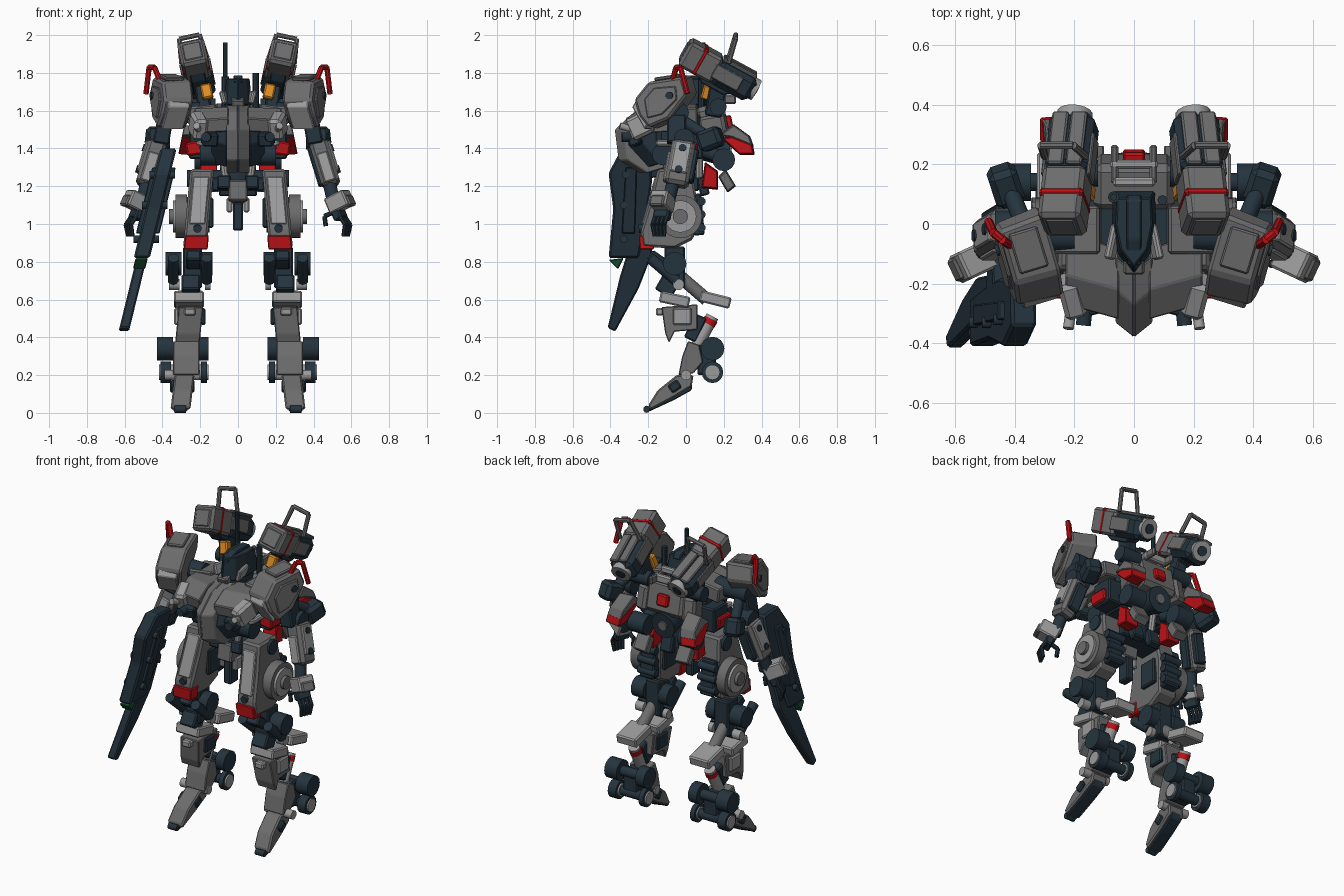
import bpy, bmesh
from math import radians
from mathutils import Matrix, Vector

def colour(name, rgb):
    m = bpy.data.materials.new(name)
    m.diffuse_color = (*rgb, 1)
    return m

GREY, LIGHT = colour("mid_grey", (.15, .15, .15)), colour("light_grey", (.33, .33, .33))
DARK, RED = colour("dark_slate", (.018, .034, .048)), colour("red", (.5, .006, .008))
ORANGE, GREEN = colour("orange", (.75, .27, .02)), colour("green", (.01, .09, .03))

def rot(rx=0, ry=0, rz=0):
    return Matrix.Rotation(radians(rz), 4, 'Z') @ Matrix.Rotation(radians(ry), 4, 'Y') @ Matrix.Rotation(radians(rx), 4, 'X')

def frame(c, rx=0, ry=0, rz=0):
    return Matrix.Translation(c) @ rot(rx, ry, rz)

def emit(name, bm, mat, sym, M, bev=0):
    bmesh.ops.recalc_face_normals(bm, faces=bm.faces[:])
    if bev:
        bmesh.ops.bevel(bm, geom=bm.edges[:], offset=bev, segments=1, affect='EDGES')
    if M:
        bm.transform(M)
    me = bpy.data.meshes.new(name)
    bm.to_mesh(me)
    bm.free()
    me.materials.append(mat)
    ob = bpy.data.objects.new(name, me)
    bpy.context.collection.objects.link(ob)
    if sym:
        ob.modifiers.new("mirror", 'MIRROR').use_mirror_merge = False
    return ob

def box(name, c, s, mat=GREY, r=(0, 0, 0), sym=True, M=None, bev=.008):
    bm = bmesh.new()
    bmesh.ops.create_cube(bm, size=1)
    bm.transform(frame(c, *r) @ Matrix.Diagonal((*s, 1)) if not bev else Matrix.Diagonal((*s, 1)))
    if bev:
        bmesh.ops.bevel(bm, geom=bm.edges[:], offset=min(bev, min(s) * .3), segments=1, affect='EDGES')
        bm.transform(frame(c, *r))
    return emit(name, bm, mat, sym, M)

def cyl(name, p, q, r, mat=DARK, r2=None, n=16, sym=True, M=None):
    p, q = Vector(p), Vector(q)
    bm = bmesh.new()
    bmesh.ops.create_cone(bm, cap_ends=True, segments=n, radius1=r, radius2=r if r2 is None else r2, depth=(q - p).length)
    for f in bm.faces:
        f.smooth = len(f.verts) == 4 and n > 8
    bm.transform(Matrix.Translation((p + q) / 2) @ (q - p).to_track_quat('Z', 'Y').to_matrix().to_4x4())
    return emit(name, bm, mat, sym, M)

def prism(name, pts, a, b, mat=GREY, axis='x', lean=0, z0=0, shift=(0, 0), scale=1, sym=True, M=None, bev=.005):
    """Extrude a yz (axis x) or xy (axis z) profile from a to b; shift and scale act on the far end."""
    bm = bmesh.new()
    cu, cv = (sum(p[i] for p in pts) / len(pts) for i in (0, 1))
    rings = []
    for w, k, s in ((a, 1, (0, 0)), (b, scale, shift)):
        ring = []
        for u, v in pts:
            u, v = cu + (u - cu) * k + s[0], cv + (v - cv) * k + s[1]
            ring.append(bm.verts.new((w + lean * (v - z0), u, v) if axis == 'x' else (u, v, w)))
        rings.append(ring)
        bm.faces.new(ring)
    for i in range(len(pts)):
        j = (i + 1) % len(pts)
        bm.faces.new((rings[0][i], rings[0][j], rings[1][j], rings[1][i]))
    return emit(name, bm, mat, sym, M, bev)

def tube(name, pts, r, mat, sym=True, M=None):
    for i in range(len(pts) - 1):
        cyl(name, pts[i], pts[i + 1], r, mat, n=8, sym=sym, M=M)

# Back pods, tilted nose up and leaning outward
P = frame((.22, .175, 1.815), -29, 12)
box("pod_front", (0, -.11, 0), (.145, .2, .15), M=P, bev=.015)
box("pod_red_band", (0, -.115, .002), (.149, .03, .152), RED, M=P, bev=.014)
box("pod_intake", (0, -.205, 0), (.1, .02, .1), GREY, M=P)
box("pod_rear", (0, .095, -.005), (.155, .23, .14), DARK, M=P, bev=.03)
for x in (-.032, .032):
    box("pod_top_panel", (x, .09, .07), (.055, .2, .02), M=P)
for x in (-.077, .077):
    box("pod_side_panel", (x, .05, .0), (.014, .16, .08), M=P)
cyl("pod_nozzle", (0, .18, 0), (0, .225, 0), .06, LIGHT, M=P)
cyl("pod_nozzle_core", (0, .2, 0), (0, .23, 0), .03, DARK, M=P)
tube("pod_handle", [(-.07, .02, .07), (-.055, -.01, .2), (.055, -.01, .2), (.07, .02, .07)], .013, GREY, M=P)
prism("pod_keel", [(-.1, -.07), (.12, -.07), (.08, -.1), (-.05, -.1)], -.04, .04, DARK, M=P)
box("pod_strut", (.185, .16, 1.67), (.07, .09, .2), DARK, (-10, 8, 0))
cyl("pod_pivot", (.12, .17, 1.62), (.25, .17, 1.62), .045)
box("orange_sensor", (.165, .11, 1.70), (.058, .05, .08), ORANGE, (-15, 12, 0))

# Head, antennas and neck
prism("head", [(0, -.17), (.055, -.1), (.075, .0), (.07, .11), (-.07, .11), (-.075, 0), (-.055, -.1)], 1.63, 1.77, DARK, 'z', scale=.82, sym=False)
prism("head_crest", [(-.14, 1.75), (-.05, 1.785), (.08, 1.785), (.1, 1.75)], -.025, .025, DARK, sym=False)
box("cheek_plate", (.07, -.06, 1.67), (.025, .12, .07), LIGHT, (0, 15, 12))
box("face_guard", (0, -.14, 1.64), (.07, .05, .05), GREY, (20, 0, 0), False)
box("neck", (0, -.01, 1.6), (.13, .16, .1), DARK, sym=False)
cyl("long_antenna", (-.068, .09, 1.62), (-.068, .09, 1.96), .012, n=8, sym=False)
cyl("long_antenna_base", (-.068, .09, 1.6), (-.068, .09, 1.78), .02, n=8, sym=False)
cyl("short_antenna", (.095, .08, 1.6), (.095, .08, 1.8), .017, n=8, sym=False)
box("collar_back_bar", (0, .2, 1.66), (.16, .03, .05), LIGHT, sym=False)
box("collar_side_bar", (.065, .2, 1.66), (.025, .13, .05), GREY)
box("collar_front_bar", (0, .14, 1.69), (.14, .03, .04), LIGHT, sym=False)

# Chest
box("chest_core", (0, -.04, 1.47), (.36, .24, .25), DARK, sym=False, bev=.03)
prism("cockpit", [(-.16, 1.63), (-.27, 1.6), (-.38, 1.5), (-.36, 1.34), (-.25, 1.27), (-.15, 1.3)], 0, .062, GREY, shift=(.05, .0))
prism("cockpit_flank", [(-.15, 1.55), (-.28, 1.53), (-.31, 1.42), (-.2, 1.3), (-.12, 1.34)], .06, .14, DARK, shift=(.07, .02))
prism("chest_plate", [(-.08, 1.62), (-.22, 1.62), (-.32, 1.56), (-.3, 1.49), (-.1, 1.5)], .05, .23, GREY, shift=(.05, -.01))
box("chest_side_block", (.21, -.24, 1.52), (.075, .13, .12), LIGHT, (25, 0, -15), bev=.015)
box("chest_vent", (.15, -.27, 1.45), (.08, .06, .07), DARK, (20, 0, -15))
cyl("chest_lamp", (.16, -.25, 1.46), (.17, -.34, 1.46), .025)
cyl("chest_knob", (.21, -.28, 1.5), (.22, -.35, 1.52), .018, LIGHT)
box("shoulder_yoke", (.19, -.02, 1.58), (.16, .16, .09), GREY, (0, 8, 0))
cyl("rib_joint", (.1, -.12, 1.37), (.2, -.12, 1.37), .06)
box("rib_plate", (.17, -.08, 1.42), (.1, .16, .03), LIGHT, (0, -12, 0))
box("side_torso_pack", (.21, .02, 1.42), (.1, .14, .15), DARK)
box("side_red_plate", (.235, .0, 1.4), (.08, .12, .07), RED, (0, 8, 0))

# Backpack and rear fins
box("backpack", (0, .14, 1.53), (.27, .16, .2), GREY, (12, 0, 0), False, bev=.025)
box("backpack_flank", (.15, .15, 1.5), (.08, .14, .15), GREY, (10, 0, -15), bev=.015)
box("backpack_red_mark", (0, .225, 1.54), (.075, .04, .07), RED, (12, 0, 0), False)
cyl("main_nozzle", (0, .08, 1.4), (0, .23, 1.38), .06, r2=.08, sym=False)
cyl("main_nozzle_hub", (0, .2, 1.385), (0, .24, 1.38), .03, GREY, sym=False)
cyl("side_nozzle", (.12, .2, 1.34), (.23, .2, 1.34), .06)
cyl("side_nozzle_arm", (.15, .05, 1.4), (.17, .2, 1.35), .035)
prism("fin_top", [(.17, 1.47), (.25, 1.53), (.34, 1.465), (.36, 1.41), (.24, 1.46)], .2, .3, GREY, lean=-.2, z0=1.45, scale=.9)
prism("fin_red", [(.18, 1.46), (.24, 1.465), (.355, 1.42), (.365, 1.365), (.285, 1.365)], .2, .3, RED, lean=-.2, z0=1.45, scale=.9)
prism("lower_fin_red", [(.1, 1.33), (.17, 1.28), (.17, 1.18), (.08, 1.19)], .11, .2, RED, scale=.9)
prism("lower_fin_tip", [(.17, 1.25), (.21, 1.29), (.265, 1.2), (.22, 1.165)], .1, .19, GREY, scale=.9)

# Waist and crotch
cyl("waist", (0, -.01, 1.18), (0, -.01, 1.4), .095, n=12, sym=False)
for y in (-.1, .07):
    cyl("waist_piston", (.06, y, 1.2), (.085, y, 1.38), .02, LIGHT, n=8)
box("hip_belt", (0, -.01, 1.21), (.28, .16, .07), DARK, sym=False)
box("front_skirt", (.075, -.11, 1.22), (.07, .05, .07), DARK, (-10, 0, 0))
box("crotch_upper", (0, -.08, 1.17), (.1, .12, .11), GREY, (-8, 0, 0), False)
box("crotch_lower", (0, -.07, 1.04), (.052, .08, .15), DARK, sym=False)
box("crotch_side", (.045, -.07, 1.1), (.03, .07, .08), LIGHT)
cyl("hip_joint", (.08, -.03, 1.24), (.27, -.03, 1.24), .045)
box("rear_skirt", (.06, .09, 1.2), (.08, .05, .1), DARK, (15, 0, 0))

# Shoulder armour
S = frame((.36, -.1, 0), 0, 0, -17) @ Matrix.Translation((-.36, .1, 0))
prism("shoulder_armour", [(-.27, 1.66), (-.19, 1.76), (.01, 1.79), (.045, 1.69), (-.06, 1.55), (-.18, 1.5), (-.24, 1.57)], .28, .44, GREY, lean=-.12, z0=1.65, scale=.92, M=S, bev=.012)
prism("shoulder_side_panel", [(-.2, 1.66), (-.15, 1.72), (-.03, 1.73), (-.02, 1.66), (-.1, 1.58), (-.18, 1.56)], .43, .45, GREY, lean=-.12, z0=1.65, M=S)
prism("shoulder_front_panel", [(-.275, 1.62), (-.25, 1.66), (-.17, 1.56), (-.2, 1.5)], .3, .42, LIGHT, lean=-.12, z0=1.65, M=S)
box("shoulder_top_panel", (.35, -.09, 1.775), (.1, .14, .02), GREY, (8, 0, 0), M=S)
tube("red_grab_bar", [(.4, -.06, 1.75), (.425, -.03, 1.83), (.445, -.0, 1.83), (.45, .04, 1.69)], .015, RED, M=S)
cyl("shoulder_bolt", (.44, -.06, 1.68), (.455, -.06, 1.68), .02, DARK, n=10, M=S)
cyl("shoulder_joint", (.2, -.04, 1.59), (.42, -.04, 1.59), .055)
box("shoulder_rear_pod", (.43, .13, 1.45), (.1, .13, .11), DARK, (20, 0, -18), bev=.02)
cyl("shoulder_rear_arm", (.36, -.02, 1.55), (.42, .12, 1.46), .03)

# Arms and hands
box("upper_arm", (.395, -.05, 1.5), (.085, .1, .15), DARK, (0, -10, 0))
cyl("elbow", (.36, -.01, 1.45), (.465, -.01, 1.45), .055)
A = frame((.46, -.03, 1.32), -10, -17)
box("forearm", (0, 0, 0), (.1, .125, .25), GREY, M=A, bev=.018)
box("forearm_outer_plate", (.052, 0, .02), (.02, .09, .17), LIGHT, M=A)
box("forearm_front_plate", (0, -.065, -.03), (.06, .02, .16), LIGHT, M=A)
box("forearm_back_pack", (-.01, .065, .0), (.07, .04, .18), DARK, M=A)
box("forearm_inner_rail", (-.055, 0, 0), (.025, .06, .22), DARK, M=A)
for z in (-.05, .07):
    cyl("forearm_bolt", (.055, 0, z), (.068, 0, z), .02, DARK, n=10, M=A)
cyl("wrist", (.485, -.07, 1.21), (.51, -.1, 1.1), .035)
H = frame((.525, -.12, 1.1), 0, -25, -25)
box("hand_guard", (.02, 0, .01), (.12, .1, .09), LIGHT, M=H)
box("hand_guard_rim", (.075, 0, -.01), (.03, .08, .06), GREY, M=H)
box("palm", (-.01, 0, -.05), (.05, .09, .06), DARK, M=H)
for y in (-.035, -.012, .012, .035):
    tube("finger", [(.0, y, -.06), (.012, y, -.12), (-.025, y * .8, -.17)], .011, DARK, M=H)
tube("thumb", [(-.03, -.03, -.03), (-.075, -.04, -.03), (-.09, -.04, -.08)], .013, DARK, M=H)

# Rifle carried on one side
G = dict(lean=.245, z0=1.4, sym=False)
prism("rifle_body", [(-.34, 1.4), (-.19, 1.39), (-.18, 1.22), (-.21, 1.02), (-.25, .82), (-.41, .82), (-.385, 1.08), (-.41, 1.27)], -.41, -.325, DARK, bev=.01, **G)
prism("rifle_side_rail", [(-.32, 1.3), (-.26, 1.3), (-.27, .95), (-.34, .95)], -.43, -.305, DARK, **G)
prism("rifle_blade", [(-.3, 1.04), (-.17, 1.02), (-.18, .84), (-.25, .66), (-.375, .43), (-.415, .45), (-.35, .72), (-.31, .85)], -.395, -.34, DARK, bev=.008, **G)
prism("rifle_green_lens", [(-.41, .81), (-.33, .82), (-.36, .76)], -.4, -.335, GREEN, **G)
prism("rifle_grip", [(-.22, 1.15), (-.1, 1.13), (-.1, 1.08), (-.22, 1.04)], -.41, -.36, DARK, **G)
prism("rifle_stock_mount", [(-.22, 1.34), (-.1, 1.32), (-.1, 1.26), (-.2, 1.24)], -.4, -.34, DARK, **G)
for y, z in ((-.32, 1.26), (-.33, 1.1), (-.33, .92)):
    x = -.3675 + .245 * (z - 1.4)
    cyl("rifle_bolt", (x - .068, y, z), (x + .068, y, z), .02, n=10, sym=False)

# Thighs
T = dict(lean=-.09, z0=1.1)
prism("thigh", [(-.15, 1.29), (.03, 1.29), (.06, 1.12), (.04, .92), (-.06, .87), (-.23, .88), (-.24, .96), (-.19, 1.12)], .145, .27, GREY, bev=.012, **T)
prism("thigh_front_panel", [(-.165, 1.25), (-.13, 1.25), (-.18, 1.0), (-.235, 1.0)], .165, .25, LIGHT, **T)
prism("thigh_red_band", [(-.25, .94), (-.17, .94), (-.17, .865), (-.245, .865)], .14, .265, RED, **T)
cyl("thigh_bolt", (.215, -.2, .98), (.215, -.25, .975), .022, n=10)
cyl("hip_disc", (.27, -.03, 1.04), (.33, -.03, 1.04), .115, GREY, n=24)
cyl("hip_disc_ring", (.33, -.03, 1.04), (.345, -.03, 1.04), .085, LIGHT, n=24)
cyl("hip_disc_hub", (.34, -.03, 1.04), (.365, -.03, 1.04), .04, GREY)
box("thigh_rear_frame", (.21, .06, 1.05), (.1, .06, .22), DARK, (5, 0, 0))
for z in (.98, 1.05, 1.12):
    cyl("thigh_rear_cylinder", (.15, .08, z), (.27, .08, z), .024, n=10)
box("inner_thigh_plate", (.145, -.04, 1.06), (.03, .12, .16), DARK)

# Knees
box("knee_core", (.24, -.06, .77), (.1, .11, .22), DARK)
for a, b in ((.135, .195), (.3, .385)):
    cyl("knee_wheel", (a, -.06, .79), (b, -.06, .79), .062)
    cyl("knee_link", ((a + b) / 2, -.19, .82), ((a + b) / 2, -.05, .7), .03, n=10)
    cyl("knee_side_pin", (a + .01, -.04, .68), (b - .02, -.04, .68), .03, LIGHT)
box("knee_cap", (.235, -.15, .81), (.08, .1, .06), DARK, (-35, 0, 0))
box("knee_front_block", (.25, -.1, .67), (.1, .1, .09), DARK, (-30, 0, 0))
cyl("knee_strut", (.25, -.03, .72), (.25, .11, .6), .035, GREY, n=10)

# Shins
box("calf_plate", (.255, .155, .6), (.14, .165, .06), LIGHT, (-14, 0, 0))
box("shin_top", (.26, -.06, .6), (.16, .16, .06), LIGHT, (-12, 0, 0))
prism("shin", [(-.13, .56), (.06, .575), (.06, .44), (-.06, .43), (-.09, .37), (-.11, .42)], .19, .32, GREY, lean=-.1, z0=.5)
box("shin_front_knob", (.255, -.14, .535), (.06, .04, .04), LIGHT)
box("shin_side_plate", (.325, -.02, .51), (.025, .1, .09), LIGHT)
box("shin_inner_plate", (.185, -.02, .51), (.025, .1, .09), DARK)
box("shin_inner_link", (.265, .05, .45), (.07, .07, .14), DARK, (-25, 0, 0))
cyl("ankle_rod", (.265, .14, .51), (.275, .03, .3), .034, LIGHT, n=12)
cyl("ankle_rod_red", (.265, .133, .497), (.266, .118, .468), .037, RED, n=12)
prism("lower_shin", [(.01, .38), (.07, .36), (.09, .27), (.04, .21), (-.04, .2), (-.02, .3)], .205, .345, GREY)

# Ankle wheels
for a, b in ((.155, .215), (.345, .43)):
    cyl("ankle_wheel", (a, .14, .34), (b, .14, .34), .063)
    cyl("heel_wheel", (a + .01, .14, .215), (b - .02, .14, .215), .057)
    cyl("heel_wheel_cap", (a, .14, .215), (b - .012, .14, .215), .04, LIGHT)
for z in (.34, .215):
    cyl("wheel_axle", (.19, .14, z), (.38, .14, z), .03)
box("wheel_bracket", (.28, .11, .28), (.1, .1, .16), DARK)
cyl("ankle_pin", (.2, .0, .2), (.39, .0, .2), .027, LIGHT)

# Feet
prism("foot", [(.04, .2), (.03, .14), (-.06, .085), (-.19, .015), (-.2, .04), (-.15, .12), (-.05, .2)], .24, .345, GREY, lean=-.12, z0=.12, bev=.008)
prism("foot_sole", [(.035, .18), (.03, .12), (-.06, .07), (-.2, .005), (-.19, .03), (-.05, .11)], .255, .33, DARK, lean=-.12, z0=.12)
cyl("toe_claw", (.275, -.208, .019), (.335, -.208, .019), .019, n=10)
box("foot_side_block", (.295, -.06, .14), (.13, .06, .05), DARK, (35, 0, 0))
